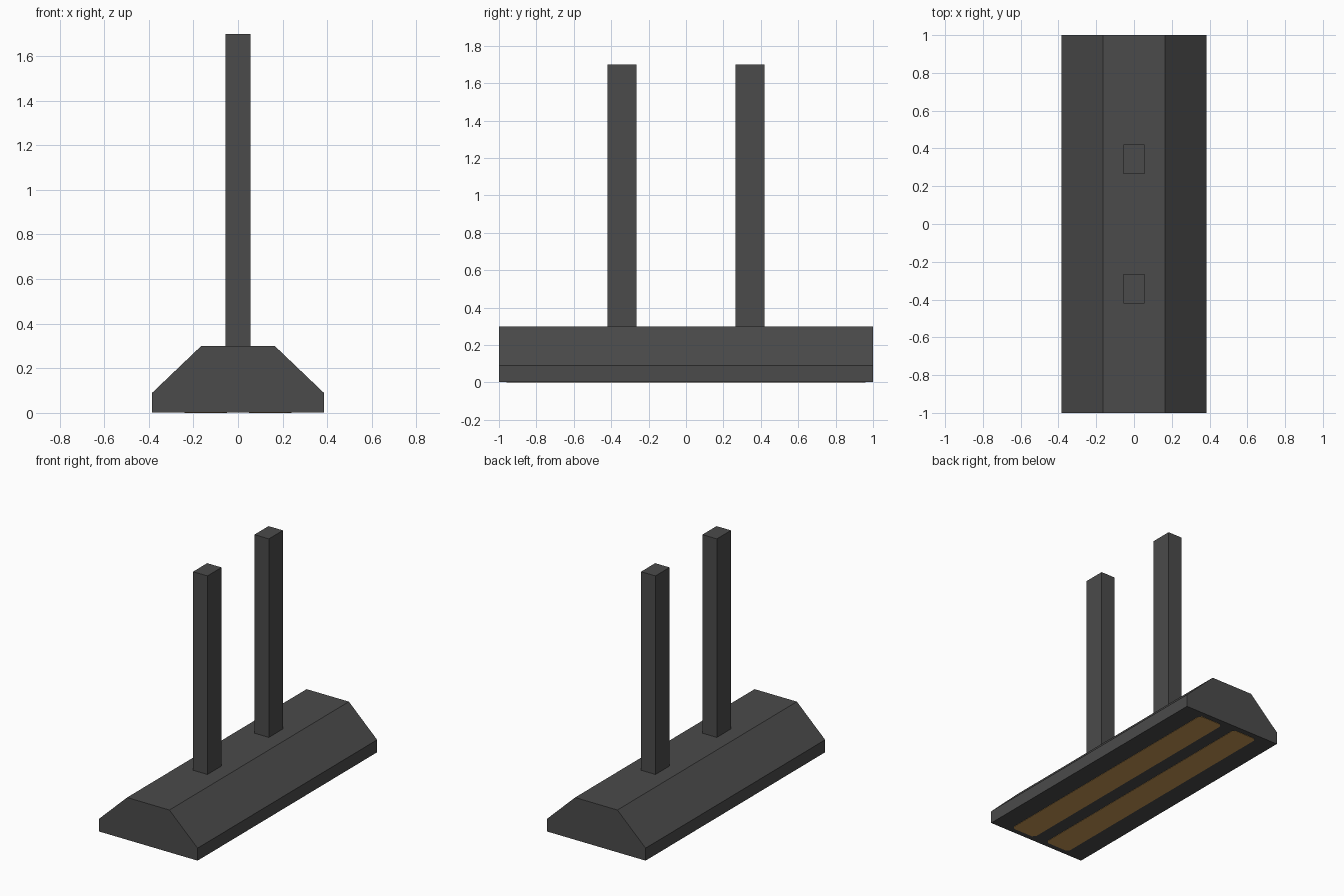
import bpy, bmesh

if "Cube" in bpy.data.objects:
    bpy.data.objects.remove(bpy.data.objects["Cube"])


def material(name, rgb):
    m = bpy.data.materials.new(name)
    m.diffuse_color = (*rgb, 1)
    m.use_nodes = True
    m.node_tree.nodes["Principled BSDF"].inputs["Base Color"].default_value = m.diffuse_color
    return m


GREY = material("dark_grey", (0.07, 0.07, 0.07))
AMBER = material("warm_amber", (0.58, 0.32, 0.09))


def prism(name, profile, axis, start, end, mat):
    """Extrude a 2D outline along y (outline in xz) or z (outline in xy)."""
    bm = bmesh.new()
    place = (lambda a, b: (a, start, b)) if axis == "y" else (lambda a, b: (a, b, start))
    face = bm.faces.new([bm.verts.new(place(a, b)) for a, b in profile])
    ext = bmesh.ops.extrude_face_region(bm, geom=[face])
    verts = [g for g in ext["geom"] if isinstance(g, bmesh.types.BMVert)]
    step = (0, end - start, 0) if axis == "y" else (0, 0, end - start)
    bmesh.ops.translate(bm, verts=verts, vec=step)
    bmesh.ops.recalc_face_normals(bm, faces=bm.faces)
    mesh = bpy.data.meshes.new(name)
    bm.to_mesh(mesh)
    bm.free()
    mesh.materials.append(mat)
    obj = bpy.data.objects.new(name, mesh)
    bpy.context.collection.objects.link(obj)
    return obj


def rectangle(cx, cy, w, d, cut=0):
    """Rectangle outline with optional clipped corners."""
    w, d = w / 2, d / 2
    if not cut:
        return [(cx - w, cy - d), (cx + w, cy - d), (cx + w, cy + d), (cx - w, cy + d)]
    pts = [(w - cut, -d), (w, -d + cut), (w, d - cut), (w - cut, d),
           (-w + cut, d), (-w, d - cut), (-w, -d + cut), (-w + cut, -d)]
    return [(cx + x, cy + y) for x, y in pts]


# Lamp housing: trapezoid section with a short vertical skirt
half = [(0.385, 0.002), (0.385, 0.09), (0.165, 0.30)]
prism("lamp_housing", half + [(-x, z) for x, z in reversed(half)], "y", -1, 1, GREY)

for side, label in ((-1, "a"), (1, "b")):
    # Hanging posts
    prism(f"hanging_post_{label}", rectangle(0, side * 0.342, 0.112, 0.157),
          "z", 0.30, 1.70, GREY)
    # Light strips on the underside
    prism(f"light_strip_{label}", rectangle(side * 0.145, 0, 0.19, 1.92, 0.02),
          "z", 0, 0.003, AMBER)
